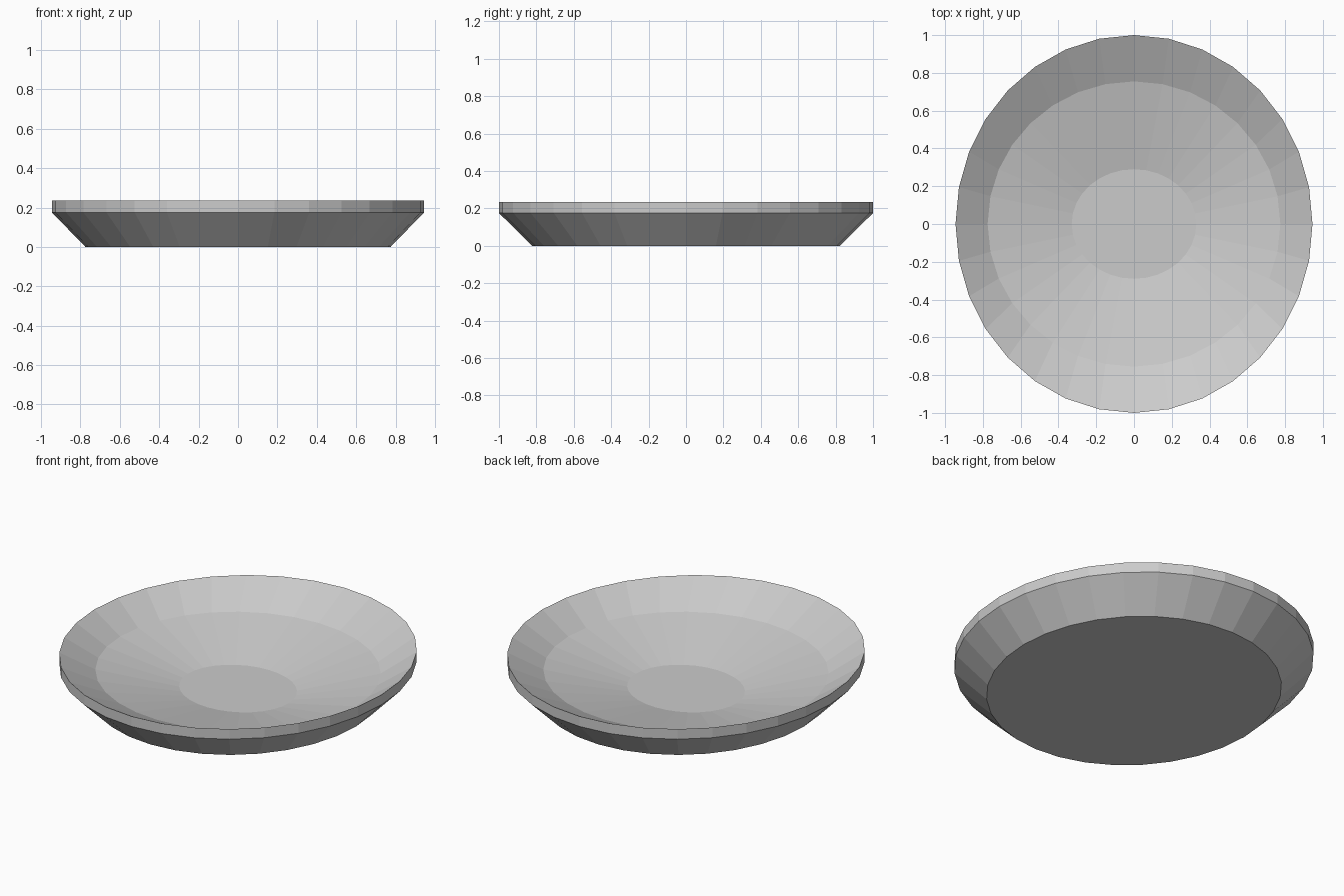
import bpy, bmesh
from math import cos, sin, tau

if "Cube" in bpy.data.objects:
    bpy.data.objects.remove(bpy.data.objects["Cube"])

SIDES = 32

# Profile rings: (x radius, y radius, height), from underside to inner floor
RINGS = [
    (0.775, 0.822, 0.0),    # foot
    (0.945, 1.0, 0.175),    # lower edge of rim band
    (0.945, 1.0, 0.235),    # upper edge of rim band
    (0.775, 0.755, 0.12),   # inner wall break
    (0.33, 0.29, 0.018),    # inner floor
]

bm = bmesh.new()
loops = []
for rx, ry, z in RINGS:
    loops.append([bm.verts.new((rx * cos(tau * i / SIDES), ry * sin(tau * i / SIDES), z))
                  for i in range(SIDES)])

# Bridge successive rings
for a, b in zip(loops, loops[1:]):
    for i in range(SIDES):
        j = (i + 1) % SIDES
        bm.faces.new((a[i], a[j], b[j], b[i]))

# Flat underside and inner floor
bm.faces.new(loops[0][::-1])
bm.faces.new(loops[-1])
bmesh.ops.recalc_face_normals(bm, faces=bm.faces)

mesh = bpy.data.meshes.new("dish")
bm.to_mesh(mesh)
bm.free()
dish = bpy.data.objects.new("dish", mesh)
bpy.context.collection.objects.link(dish)
